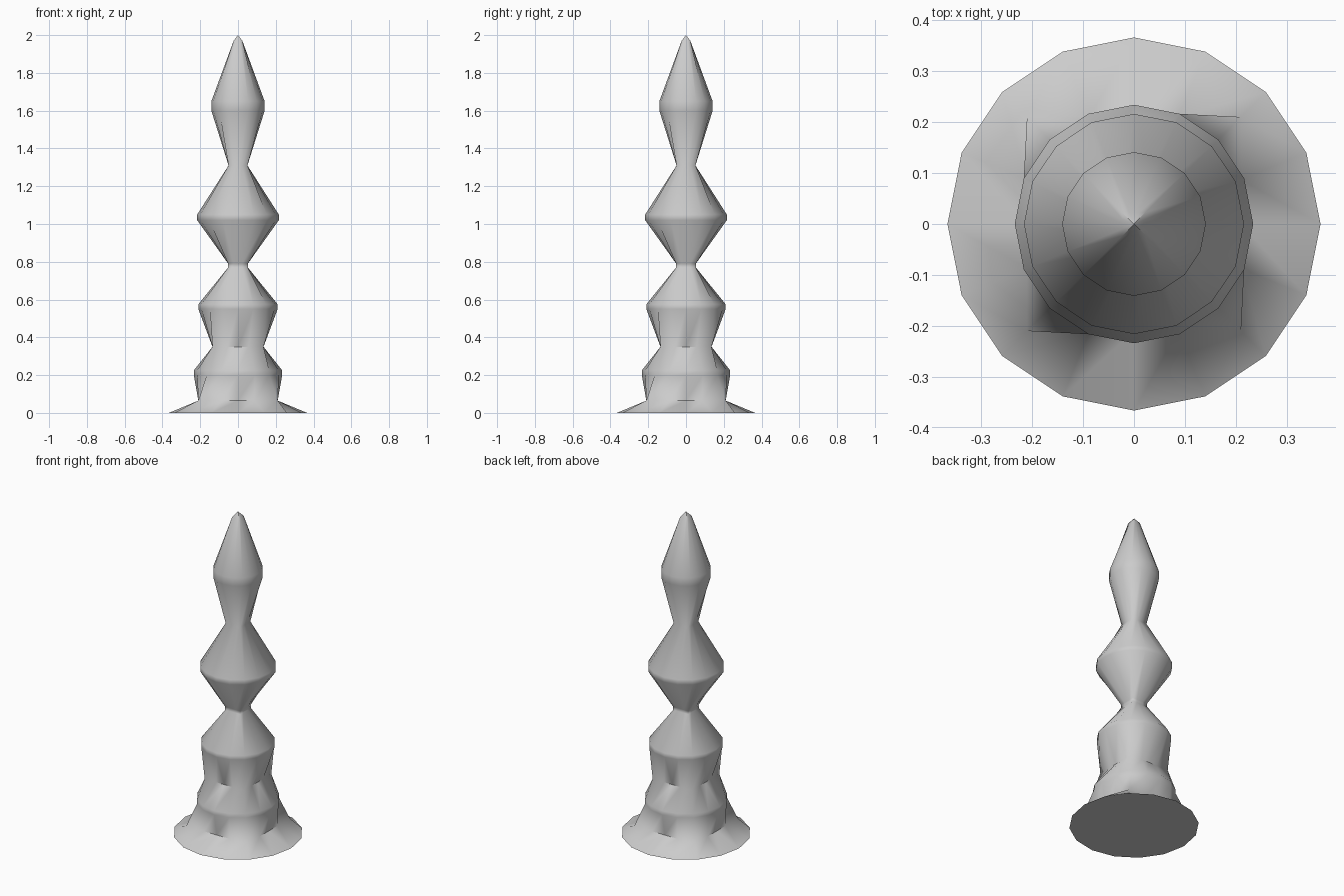
import bpy, bmesh, math

cube = bpy.data.objects.get("Cube")
if cube:
    bpy.data.objects.remove(cube)

SIDES = 16

# Plain grey stone
stone = bpy.data.materials.new("grey_stone")
stone.use_nodes = True
stone.diffuse_color = (0.6, 0.6, 0.6, 1)
stone.node_tree.nodes["Principled BSDF"].inputs["Base Color"].default_value = (0.6, 0.6, 0.6, 1)


def ring(bm, shape, size, z):
    """Ring of vertices, round or square, with matching spoke directions."""
    verts = []
    for i in range(SIDES):
        a = math.tau * i / SIDES
        c, s = math.cos(a), math.sin(a)
        r = size if shape == "round" else size / max(abs(c), abs(s))
        verts.append(bm.verts.new((r * c, r * s, z)))
    return verts


# Shaft sections from foot to tip: square necks between round bulges
SECTIONS = [
    ("round", 0.366, 0.0),
    ("square", 0.21, 0.065),
    ("round", 0.234, 0.20),
    ("round", 0.234, 0.225),
    ("square", 0.135, 0.35),
    ("round", 0.21, 0.55),
    ("round", 0.21, 0.575),
    ("square", 0.052, 0.77),
    ("square", 0.052, 0.79),
    ("round", 0.216, 1.02),
    ("round", 0.216, 1.05),
    ("square", 0.05, 1.31),
    ("round", 0.141, 1.60),
    ("round", 0.141, 1.65),
    ("square", 0.023, 1.97),
]

bm = bmesh.new()
rings = [ring(bm, *section) for section in SECTIONS]
for low, high in zip(rings, rings[1:]):
    for i in range(SIDES):
        j = (i + 1) % SIDES
        bm.faces.new((low[i], low[j], high[j], high[i]))

# Flat underside and pointed tip
bm.faces.new(reversed(rings[0]))
tip = bm.verts.new((0, 0, 2))
for i in range(SIDES):
    bm.faces.new((rings[-1][i], rings[-1][(i + 1) % SIDES], tip))
bmesh.ops.recalc_face_normals(bm, faces=bm.faces)

mesh = bpy.data.meshes.new("finial_shaft")
bm.to_mesh(mesh)
bm.free()
mesh.materials.append(stone)
shaft = bpy.data.objects.new("finial_shaft", mesh)
bpy.context.collection.objects.link(shaft)

# Smooth bulges with crisp creases
bpy.ops.object.select_all(action="DESELECT")
shaft.select_set(True)
bpy.context.view_layer.objects.active = shaft
bpy.ops.object.shade_smooth_by_angle(angle=math.radians(50))
